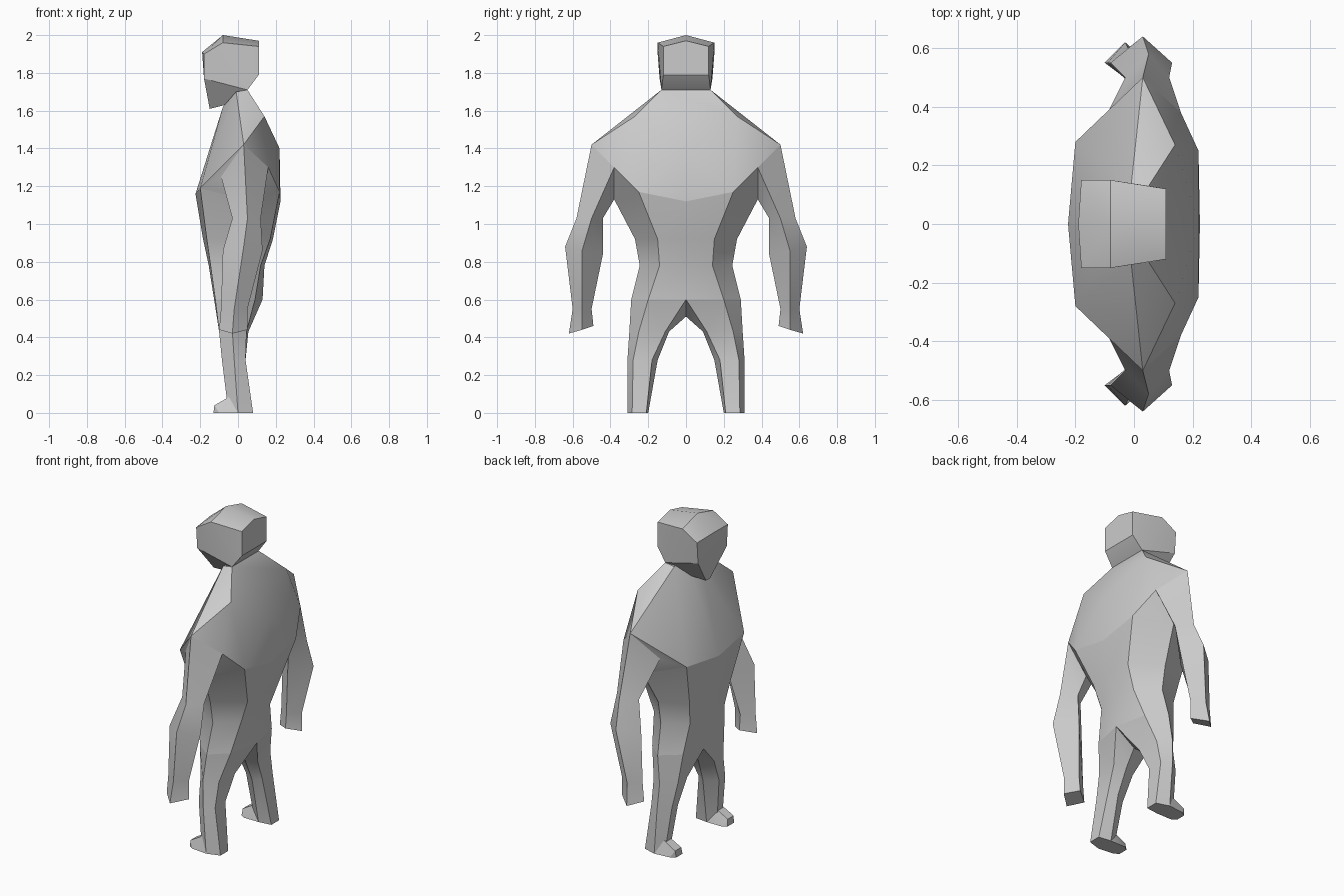
import bpy
import bmesh
import math

cube = bpy.data.objects.get("Cube")
if cube:
    bpy.data.objects.remove(cube, do_unlink=True)

# One plain grey for the whole figure
grey = bpy.data.materials.new("plain_grey")
grey.use_nodes = True
colour = (0.6, 0.6, 0.6, 1)
grey.diffuse_color = colour
grey.node_tree.nodes["Principled BSDF"].inputs["Base Color"].default_value = colour


def finish(name, bm):
    """Turn a bmesh into a shaded object."""
    bmesh.ops.recalc_face_normals(bm, faces=bm.faces)
    mesh = bpy.data.meshes.new(name)
    bm.to_mesh(mesh)
    bm.free()
    mesh.materials.append(grey)
    obj = bpy.data.objects.new(name, mesh)
    bpy.context.collection.objects.link(obj)
    bpy.ops.object.select_all(action="DESELECT")
    bpy.context.view_layer.objects.active = obj
    obj.select_set(True)
    bpy.ops.object.shade_smooth_by_angle(angle=math.radians(30))
    return obj


def hull(name, points):
    """Faceted solid wrapped around a set of corners."""
    bm = bmesh.new()
    for point in sorted(set(points)):
        bm.verts.new(point)
    result = bmesh.ops.convex_hull(bm, input=bm.verts)
    unused = [v for v in bm.verts if not v.link_faces]
    bmesh.ops.delete(bm, geom=unused, context="VERTS")
    bmesh.ops.dissolve_limit(bm, angle_limit=math.radians(1),
                             verts=bm.verts, edges=bm.edges)
    return finish(name, bm)


def both_sides(points):
    return points + [(x, -y if y else 0, z) for x, y, z in points]


def loft(name, rings, side=1, cap=False):
    """Skin rings of (height, [(x, y, optional height offset), ...])."""
    bm = bmesh.new()
    loops = []
    for z, ring in rings:
        loops.append([bm.verts.new((p[0], side * p[1], z + sum(p[2:])))
                      for p in ring])
    for low, high in zip(loops, loops[1:]):
        for i in range(len(low)):
            j = (i + 1) % len(low)
            bm.faces.new((low[i], low[j], high[j], high[i]))
    if cap:
        bm.faces.new(loops[-1])
    return finish(name, bm)


# Head: a ridged block tapering to a chin
hull("head", both_sides([
    (-.08, 0, 2), (-.19, 0, 1.91), (.11, 0, 1.97),
    (.11, .12, 1.94), (-.08, .15, 1.96), (-.18, .15, 1.9),
    (-.18, .14, 1.77), (.11, .12, 1.79), (.05, .13, 1.71),
    (-.15, .02, 1.61), (-.07, .05, 1.63)]))

# Chest, shoulders and upper back
hull("chest_and_shoulders", both_sides([
    (-.08, .05, 1.62), (-.01, .13, 1.7), (.05, .13, 1.71),
    (.14, .27, 1.57), (.22, 0, 1.4), (.03, .5, 1.42),
    (-.225, 0, 1.16), (-.2, .28, 1.19), (-.09, .38, 1.25),
    (.16, .38, 1.3), (.22, .25, 1.17), (.225, 0, 1.12), (.03, .38, 1.13)]))

# Waist and hips: half rings from belly to spine, mirrored
waist = [
    (1.16, [(-.225, 0), (-.2, .28, .03), (.03, .38, -.03), (.22, .25, .01), (.225, 0, -.04)]),
    (.92, [(-.185, 0), (-.165, .2), (0, .27), (.17, .15), (.185, 0)]),
    (.78, [(-.155, 0), (-.145, .17), (0, .245), (.12, .14), (.14, 0)]),
    (.6, [(-.12, 0, -.04), (-.12, .2), (-.01, .29), (.09, .2), (.13, 0)]),
]
loft("waist", [(z, half + [(p[0], -p[1], *p[2:]) for p in half[-2:0:-1]])
               for z, half in waist])

# Limb rings, each arm ring running front, outer, back, inner
arm = [
    (1.3, [(-.09, .38, -.05), (.03, .5, .12), (.16, .38), (.03, .38, -.17)]),
    (1.03, [(-.03, .5), (.05, .58), (.12, .5), (.04, .44)]),
    (.86, [(-.08, .55), (.03, .64, .02), (.13, .55), (.03, .44, -.02)]),
    (.55, [(-.09, .55), (-.02, .6), (.05, .55), (-.02, .5)]),
    (.44, [(-.1, .55), (-.03, .62, -.02), (.05, .55), (-.02, .49, .02)]),
]
leg = [
    (.6, [(-.12, 0, -.04), (-.12, .2), (-.01, .29), (.09, .2), (.13, 0), (0, 0, -.09)]),
    (.43, [(-.1, .13), (-.1, .22), (-.03, .3), (.045, .25), (.055, .11), (-.02, .09)]),
    (.28, [(-.085, .2), (-.085, .26), (-.02, .31), (.04, .28), (.04, .18), (-.01, .15)]),
    (0, [(-.05, .23), (-.05, .28), (0, .31), (.08, .285), (.08, .21), (0, .2)]),
]
foot = [(0, .2, 0), (0, .31, 0), (-.02, .23, .1), (-.02, .28, .1),
        (-.055, .23, .07), (-.055, .28, .07), (-.1, .2, 0), (-.1, .3, 0),
        (-.125, .225, .04), (-.125, .285, .04), (-.13, .22, 0), (-.13, .28, 0)]

for label, side in (("left", -1), ("right", 1)):
    loft(label + "_arm", arm, side, cap=True)
    loft(label + "_leg", leg, side, cap=True)
    hull(label + "_foot", [(x, side * y, z) for x, y, z in foot])
